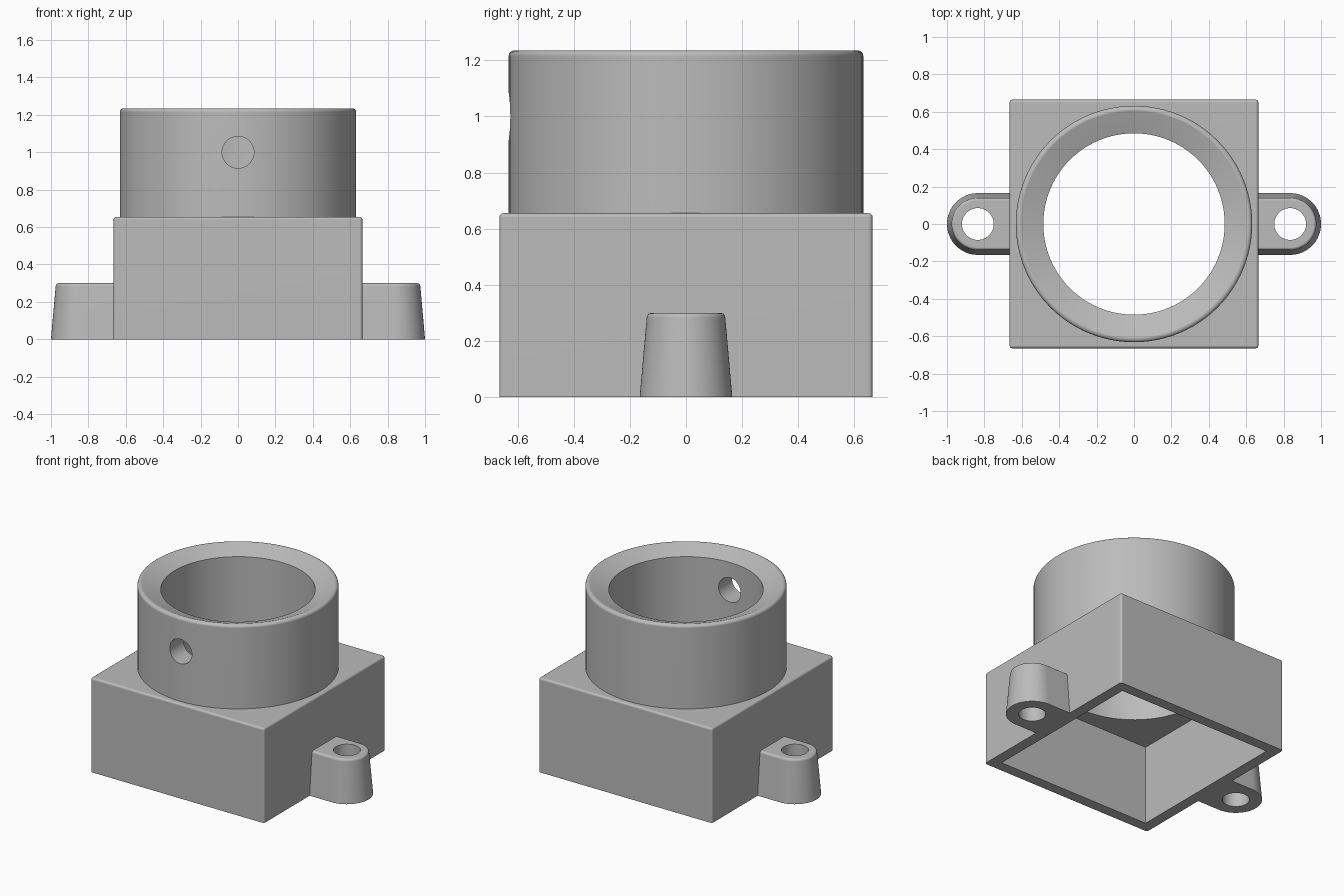
import bpy
import bmesh
from math import pi, cos, sin, radians
from mathutils import Matrix

old = bpy.data.objects.get("Cube")
if old:
    bpy.data.objects.remove(old, do_unlink=True)

grey = bpy.data.materials.new("light grey")
grey.use_nodes = True
colour = (0.5, 0.5, 0.5, 1)
grey.diffuse_color = colour
grey.node_tree.nodes["Principled BSDF"].inputs["Base Color"].default_value = colour

BOX, BOX_TOP, CEILING = 0.665, 0.655, 0.55
WALL_IN, BORE, COLLAR, TOP = 0.59, 0.485, 0.632, 1.235
HOLE, LUG_X, SEGS = 0.085, 0.835, 96


def to_object(bm, name):
    bmesh.ops.recalc_face_normals(bm, faces=bm.faces)
    mesh = bpy.data.meshes.new(name)
    bm.to_mesh(mesh)
    bm.free()
    mesh.materials.append(grey)
    obj = bpy.data.objects.new(name, mesh)
    bpy.context.collection.objects.link(obj)
    return obj


def block(name, half, z0, z1):
    bm = bmesh.new()
    size = Matrix.Diagonal((2 * half, 2 * half, z1 - z0, 1))
    bmesh.ops.create_cube(bm, size=1, matrix=Matrix.Translation((0, 0, (z0 + z1) / 2)) @ size)
    return bm


def rod(name, radius, depth, matrix, segments=48):
    bm = bmesh.new()
    bmesh.ops.create_cone(bm, cap_ends=True, segments=segments, radius1=radius,
                          radius2=radius, depth=depth, matrix=matrix)
    return to_object(bm, name)


def cut(obj, cutter):
    cutter.hide_render = True
    mod = obj.modifiers.new("cut", 'BOOLEAN')
    mod.operation, mod.solver, mod.object = 'DIFFERENCE', 'EXACT', cutter
    bpy.context.view_layer.objects.active = obj
    bpy.ops.object.modifier_apply(modifier=mod.name)
    bpy.data.objects.remove(cutter, do_unlink=True)


def finish(obj):
    bpy.ops.object.select_all(action='DESELECT')
    obj.select_set(True)
    bpy.context.view_layer.objects.active = obj
    bpy.ops.object.shade_smooth_by_angle(angle=radians(30))
    mod = obj.modifiers.new("flat faces", 'WEIGHTED_NORMAL')
    mod.keep_sharp = True


# Square housing: rounded upper edges, hollow and open underneath
bm = block("housing", BOX, 0, BOX_TOP)
edges = [e for e in bm.edges if max(v.co.z for v in e.verts) > 0.1]
bmesh.ops.bevel(bm, geom=edges, offset=0.015, segments=4, profile=0.5, affect='EDGES')
housing = to_object(bm, "housing")
cut(housing, to_object(block("cavity", WALL_IN, -0.2, CEILING), "cavity_cutter"))
cut(housing, rod("bore_cutter", BORE, 1, Matrix.Translation((0, 0, 0.7)), SEGS))
finish(housing)

# Round collar: lathed wall with a rounded rim and a sloped mouth
fillet = 0.02
profile = [(BORE, BOX_TOP), (COLLAR, BOX_TOP)]
profile += [(COLLAR - fillet + fillet * cos(a), TOP - fillet + fillet * sin(a))
            for a in (i * pi / 8 for i in range(5))]
profile += [(COLLAR - 0.028, TOP), (BORE, 1.19)]
bm = bmesh.new()
rings = []
for i in range(SEGS):
    a = 2 * pi * i / SEGS
    rings.append([bm.verts.new((r * cos(a), r * sin(a), z)) for r, z in profile])
for i in range(SEGS):
    p, q = rings[i - 1], rings[i]
    for j in range(len(profile)):
        bm.faces.new((p[j - 1], p[j], q[j], q[j - 1]))
collar = to_object(bm, "collar")
cut(collar, rod("screw_hole_cutter", HOLE, 0.6,
                Matrix.Translation((0, -0.6, 1)) @ Matrix.Rotation(pi / 2, 4, 'X')))
finish(collar)

# Tapered mounting lugs with vertical screw holes
for side, name in ((1, "left_lug"), (-1, "right_lug")):
    bm = bmesh.new()
    layers = []
    for z, r in ((0, 0.165), (0.283, 0.14), (0.291, 0.138), (0.297, 0.133), (0.3, 0.125)):
        outline = [(0.63, -r)]
        outline += [(LUG_X + r * cos(a), r * sin(a))
                    for a in (-pi / 2 + pi * i / 32 for i in range(33))]
        outline.append((0.63, r))
        layers.append([bm.verts.new((side * x, y, z)) for x, y in outline])
    for low, high in zip(layers, layers[1:]):
        for i in range(len(low)):
            bm.faces.new((low[i - 1], low[i], high[i], high[i - 1]))
    bm.faces.new(layers[0])
    bm.faces.new(layers[-1])
    lug = to_object(bm, name)
    cut(lug, rod("lug_hole_cutter", HOLE, 1, Matrix.Translation((side * LUG_X, 0, 0.15))))
    finish(lug)
